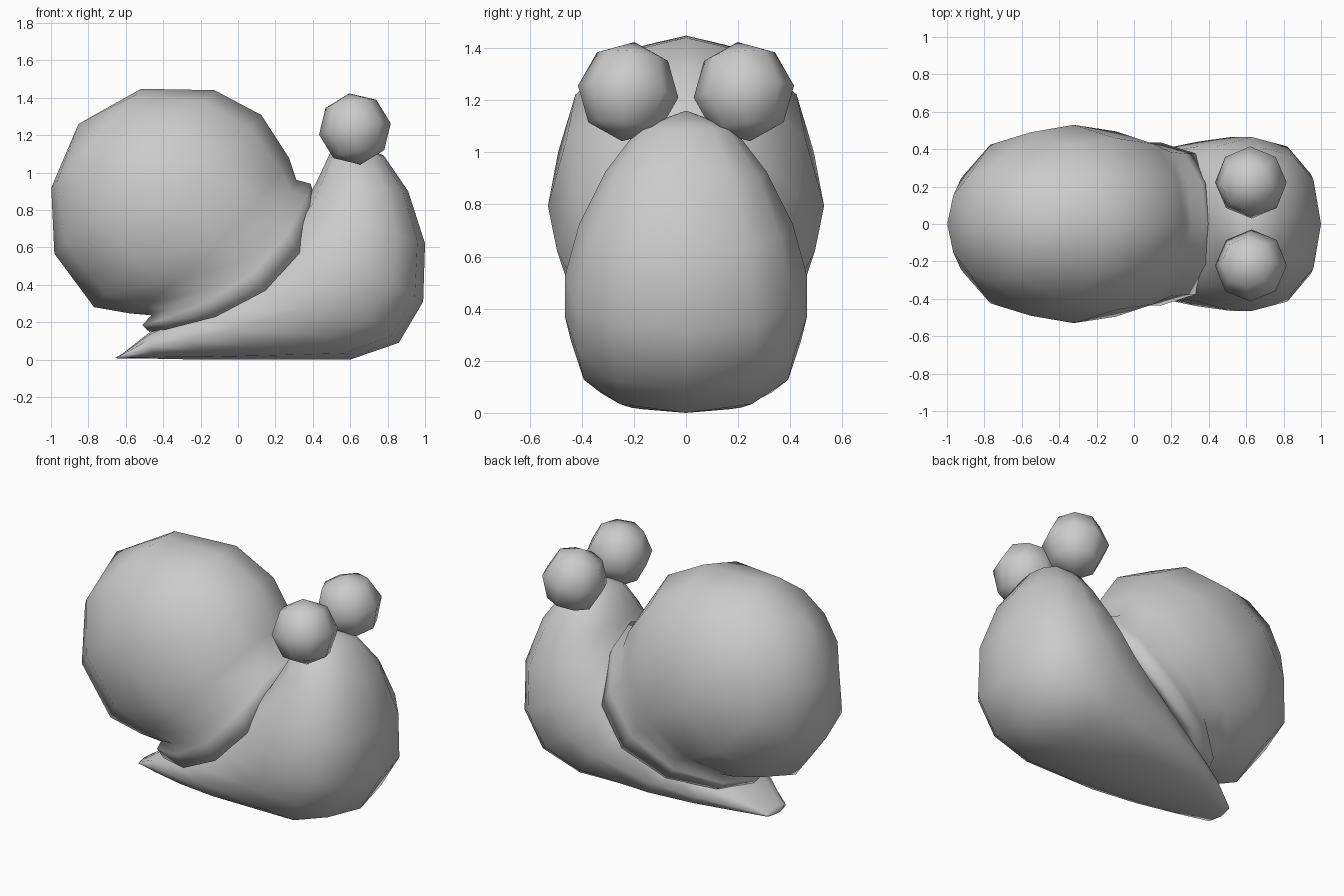
import bpy, bmesh
from math import sin, cos, pi, radians, copysign
from mathutils import Vector

cube = bpy.data.objects.get("Cube")
if cube:
    bpy.data.objects.remove(cube)

grey = bpy.data.materials.new("clay grey")
grey.use_nodes = True
colour = (0.6, 0.6, 0.6, 1)
grey.diffuse_color = colour
grey.node_tree.nodes["Principled BSDF"].inputs["Base Color"].default_value = colour


def finish(name, bm):
    """Turn a bmesh into a smooth shaded object."""
    bmesh.ops.recalc_face_normals(bm, faces=bm.faces)
    for f in bm.faces:
        f.smooth = True
    mesh = bpy.data.meshes.new(name)
    bm.to_mesh(mesh)
    bm.free()
    mesh.materials.append(grey)
    obj = bpy.data.objects.new(name, mesh)
    bpy.context.collection.objects.link(obj)
    return obj


def loft(name, start, rings, end):
    """Skin a list of point rings, closed by a point at each end."""
    bm = bmesh.new()
    loops = [[bm.verts.new(p) for p in ring] for ring in rings]
    n = len(loops[0])
    for a, b in zip(loops, loops[1:]):
        for i in range(n):
            j = (i + 1) % n
            bm.faces.new((a[i], a[j], b[j], b[i]))
    for tip, loop in ((start, loops[0]), (end, loops[-1])):
        v = bm.verts.new(tip)
        for i in range(n):
            bm.faces.new((v, loop[i], loop[(i + 1) % n]))
    return finish(name, bm)


SIDES = 12
ANGLES = [2 * pi * i / SIDES for i in range(SIDES)]


def soft(v, power):
    """Slightly squared-off circle coordinate."""
    return copysign(abs(v) ** power, v)


# Body: sections fanned from the tail tip, round the foot, up to the head
# (outer x, outer z, inner x, inner z, half width)
sections = [
    (-0.64, 0.005, -0.62, 0.03, 0.10),
    (-0.45, 0.005, -0.48, 0.14, 0.20),
    (-0.20, 0.0, -0.32, 0.22, 0.285),
    (0.10, 0.0, -0.15, 0.32, 0.365),
    (0.60, 0.0, 0.08, 0.54, 0.44),
    (0.86, 0.09, 0.18, 0.65, 0.465),
    (0.99, 0.31, 0.27, 0.74, 0.465),
    (1.00, 0.62, 0.35, 0.83, 0.41),
    (0.91, 0.90, 0.42, 0.95, 0.31),
    (0.78, 1.09, 0.49, 1.10, 0.18),
]
rings = []
for ox, oz, ix, iz, w in sections:
    outer, inner = Vector((ox, 0, oz)), Vector((ix, 0, iz))
    mid, half = (outer + inner) / 2, (outer - inner) / 2
    rings.append([mid + half * soft(cos(t), 0.92)
                  + Vector((0, w * soft(sin(t), 0.8), 0)) for t in ANGLES])
loft("snail_body", (-0.655, 0, 0.01), rings, (0.63, 0, 1.16))

# Shell: egg-shaped ball whose axis runs down and forward to a flared lip
centre = Vector((-0.35, 0, 0.81))
axis = Vector((0.66, 0, -0.75)).normalized()
chord = Vector((0.75, 0, 0.66)).normalized()


def shell_ring(depth, tilt, shift, half, width, sag):
    """Tilted oval across the axis; sag pushes its sides along the axis."""
    return [centre + axis * (depth + tilt * cos(t) + sag * sin(t) ** 2)
            + chord * (shift + half * cos(t) + sag * 0.24 * sin(t) ** 2)
            + Vector((0, width * sin(t), 0)) for t in ANGLES]


rings = [
    shell_ring(-0.55, -0.04, -0.06, 0.355, 0.305, 0),
    shell_ring(-0.28, -0.045, -0.025, 0.61, 0.49, 0),
    shell_ring(0.03, -0.09, 0.01, 0.675, 0.53, 0),
    shell_ring(0.24, -0.03, 0.05, 0.595, 0.495, 0.07),
    shell_ring(0.34, -0.016, 0.067, 0.53, 0.445, 0.12),   # neck
    shell_ring(0.376, 0.014, 0.053, 0.587, 0.435, 0.17),  # lip rim
    shell_ring(0.455, 0.04, 0.032, 0.562, 0.435, 0.205),  # lip edge
    shell_ring(0.44, 0.03, 0.03, 0.47, 0.36, 0.19),       # inside of lip
]
loft("snail_shell", centre - axis * 0.67 - chord * 0.08, rings,
     centre + axis * 0.45)

# Eyes: low-poly balls on top of the head
for side, name in ((1, "left_eye"), (-1, "right_eye")):
    bm = bmesh.new()
    bmesh.ops.create_uvsphere(bm, u_segments=8, v_segments=4, radius=0.194)
    eye = finish(name, bm)
    eye.location = (0.625, side * 0.222, 1.233)
    eye.rotation_euler = (side * radians(7), radians(-9), 0)
